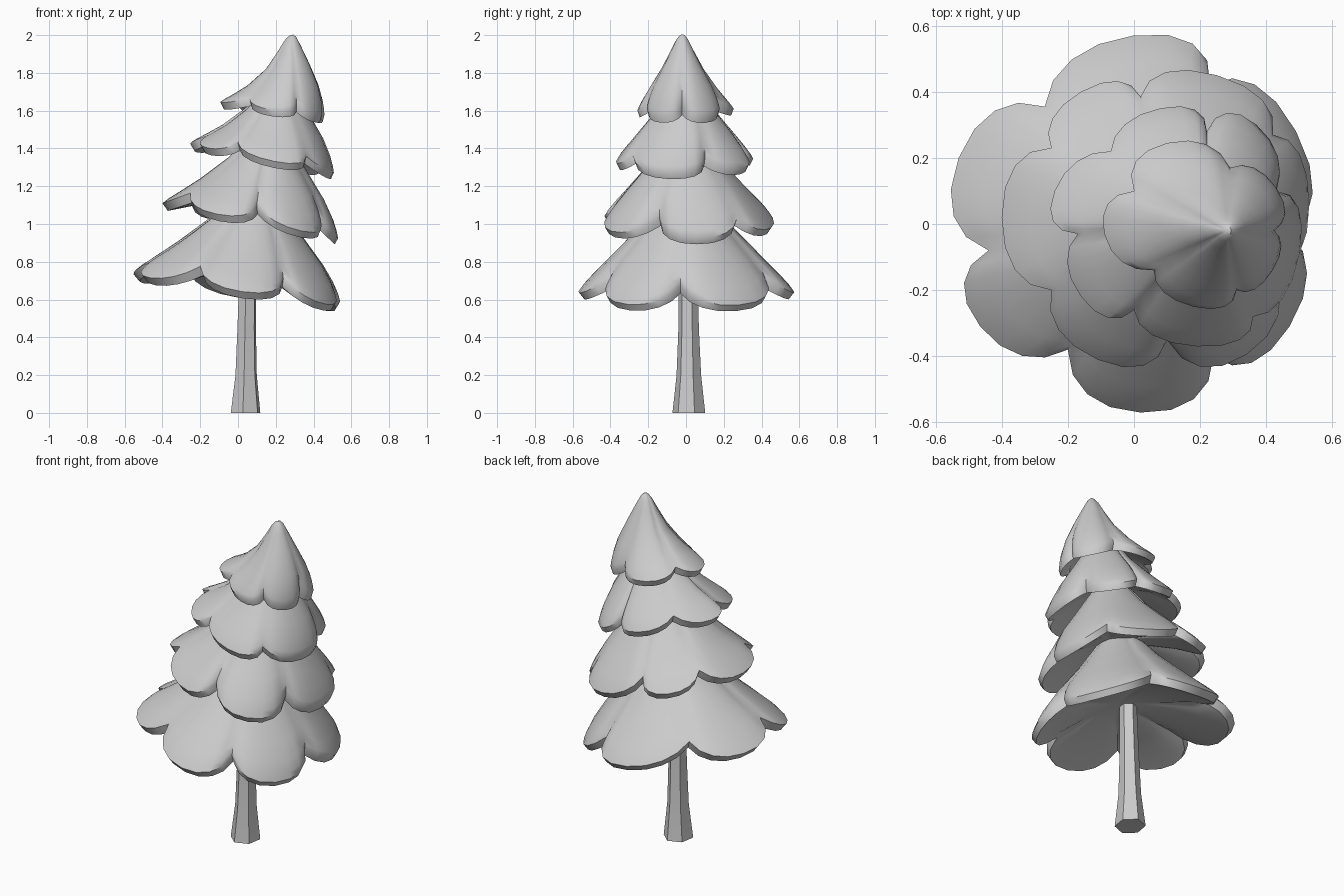
import bpy, bmesh, math
from mathutils import Vector

if "Cube" in bpy.data.objects:
    bpy.data.objects.remove(bpy.data.objects["Cube"])

grey = bpy.data.materials.new("plain grey")
grey.diffuse_color = (0.6, 0.6, 0.6, 1)
grey.use_nodes = True
grey.node_tree.nodes["Principled BSDF"].inputs["Base Color"].default_value = grey.diffuse_color

SEG = 8                        # outline segments per bough
# (fraction of rim radius, fraction of tier height)
TOP = [(.06, .99), (.13, .94), (.24, .81), (.45, .57), (.72, .31), (.88, .15),
       (.96, .06), (1, 0)]
UNDER = [(.95, 0), (.75, .06), (.35, .13)]


def finish(name, bm, angle):
    bmesh.ops.recalc_face_normals(bm, faces=bm.faces)
    mesh = bpy.data.meshes.new(name)
    bm.to_mesh(mesh)
    bm.free()
    mesh.materials.append(grey)
    ob = bpy.data.objects.new(name, mesh)
    bpy.context.collection.objects.link(ob)
    bpy.ops.object.select_all(action='DESELECT')
    bpy.context.view_layer.objects.active = ob
    ob.select_set(True)
    bpy.ops.object.shade_smooth_by_angle(angle=math.radians(angle))


def skin(bm, rings):
    for a, b in zip(rings, rings[1:]):
        n = len(a)
        for i in range(n):
            j = (i + 1) % n
            bm.faces.new((a[i], a[j], b[j], b[i]))


def cap(bm, ring, point):
    c = bm.verts.new(point)
    for i in range(len(ring)):
        bm.faces.new((ring[i], ring[(i + 1) % len(ring)], c))


def outline(points):
    """Rounded boughs through alternating notch / tip points: (xy, bulge)."""
    pts = [Vector(p) for p in points]
    out = []
    for i in range(0, len(pts), 2):
        v0, tip, v1 = pts[i], pts[i + 1], pts[(i + 2) % len(pts)]
        mid, half = (v0 + v1) / 2, (v1 - v0) / 2
        for k in range(SEG):
            a = math.pi * (1 - k / SEG)
            c, s = math.cos(a), max(math.sin(a), 0)
            c = math.copysign(abs(c) ** .9, c)
            s = s ** .9
            out.append((mid + half * c + (tip - mid) * s, s))
    return out


def tier(name, apex, base, tilt, lift, bias, points, thick=.035):
    """Scalloped skirt: cone flaring to a drooping, tilted rim, hollow below."""
    rim = outline(points)
    apex = Vector(apex)
    centre = apex.xy
    mean = sum((p - centre).length for p, f in rim) / len(rim)

    def spread(p, s):
        # boughs fade into a round cone toward the middle
        d = p - centre
        return d.lerp(d.normalized() * (mean * .7 + d.length * .3), 1 - s ** 3)

    bm = bmesh.new()
    rings = []
    for s, h in TOP:
        ring = []
        for p, f in rim:
            d = spread(p, s)
            zr = base + tilt * p.x + lift * (1 - f) * s ** 2 + thick
            hh = h + bias * d.normalized().x * s * (1 - s)
            xy = centre + d * s
            ring.append(bm.verts.new((xy.x, xy.y, zr + (apex.z - zr) * hh)))
        rings.append(ring)
    for s, up in UNDER:
        ring = []
        for p, f in rim:
            xy = centre + spread(p, s if s < .9 else 1) * s
            z = base + tilt * xy.x + lift * (1 - f) * s ** 2 + up
            ring.append(bm.verts.new((xy.x, xy.y, z)))
        rings.append(ring)
    skin(bm, rings)
    cap(bm, rings[0], apex)
    cap(bm, rings[-1], (centre.x, centre.y, base + tilt * centre.x + .16))
    finish(name, bm, 45)


# Foliage tiers, bottom to top: notch, tip, notch, tip ...
tier("bottom_foliage", (.12, 0, 1.24), .61, -.15, .1, -.12, [
    (-.2, -.38), (.02, -.57), (.24, -.4), (.47, -.31), (.47, -.03), (.49, .28),
    (.23, .42), (0, .57), (-.27, .355), (-.53, .2), (-.44, -.08), (-.465, -.31)])
tier("lower_middle_foliage", (.17, 0, 1.55), .995, -.2, .085, .08, [
    (-.25, -.2), (-.11, -.41), (.1, -.35), (.34, -.395), (.42, -.14), (.53, .06),
    (.42, .27), (.25, .45), (.02, .385), (-.16, .4), (-.25, .23), (-.4, .02)])
tier("upper_middle_foliage", (.22, 0, 1.79), 1.335, -.2, .06, .2, [
    (0, -.26), (.19, -.37), (.36, -.28), (.5, -.09), (.43, .1), (.37, .3),
    (.22, .28), (.08, .35), (-.07, .22), (-.24, .1), (-.17, -.03), (-.16, -.22)])
tier("top_foliage", (.28, -.02, 2.0), 1.595, -.14, .045, .3, [
    (.06, -.14), (.18, -.25), (.31, -.2), (.42, -.14), (.42, -.02), (.43, .11),
    (.29, .17), (.1, .245), (0, .1), (-.09, -.03)])

# Trunk: six-sided, flared foot, slight lean
bm = bmesh.new()
rings = []
for z, x, y, rx, ry in [(0, .04, .015, .083, .088), (.2, .043, .015, .06, .066),
                        (.45, .046, .014, .052, .055), (.9, .055, .01, .045, .048)]:
    rings.append([bm.verts.new((x + rx * math.cos(a), y + ry * math.sin(a), z))
                  for a in (math.radians(60 * i + 20) for i in range(6))])
skin(bm, rings)
bm.faces.new(rings[0])
bm.faces.new(rings[-1])
finish("trunk", bm, 30)
